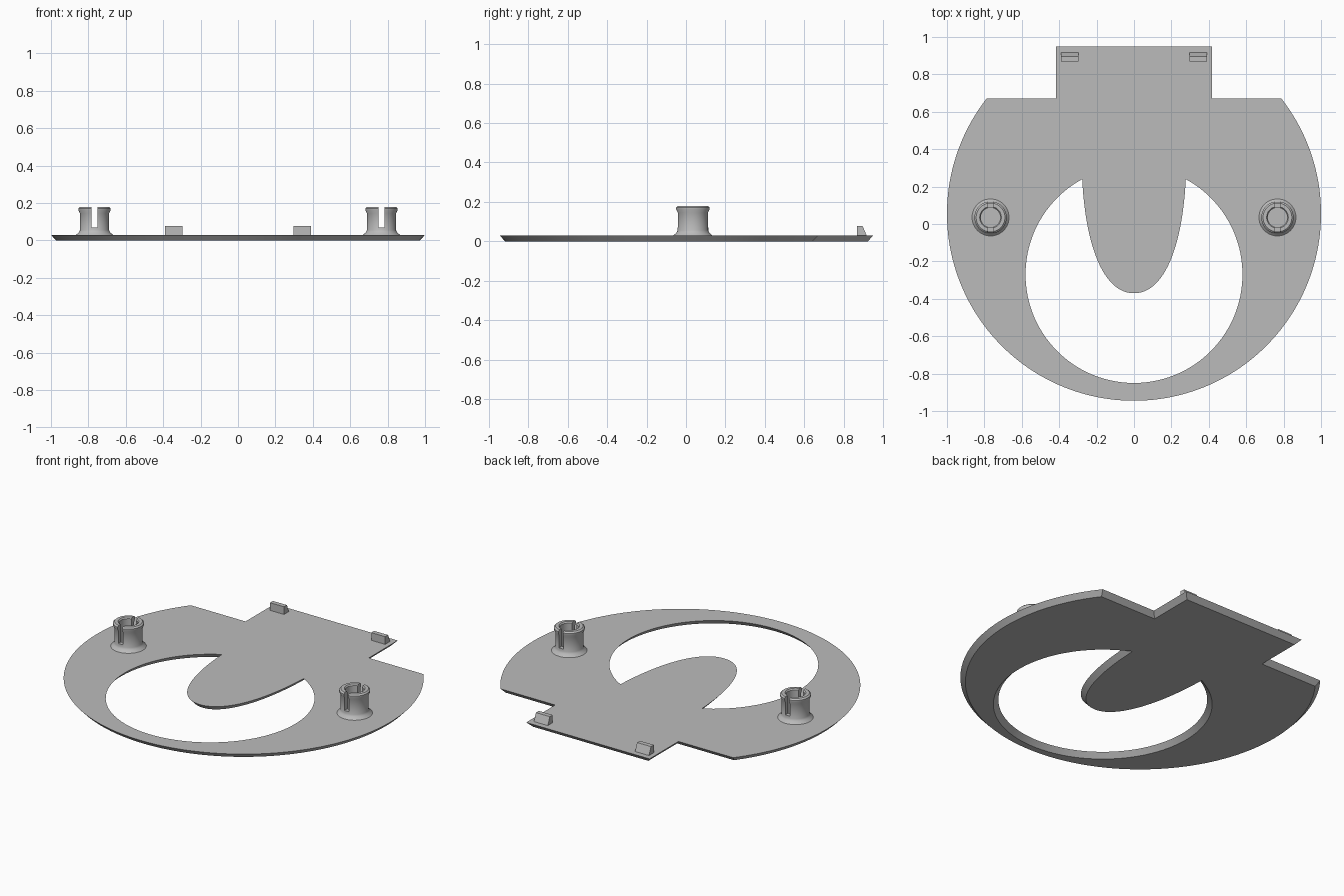
import bpy, bmesh, math
from mathutils import Vector
from mathutils.geometry import interpolate_bezier

if "Cube" in bpy.data.objects:
    bpy.data.objects.remove(bpy.data.objects["Cube"])

T = 0.03          # plate thickness
BEVEL = 0.028     # inward lean of every plate edge

grey = bpy.data.materials.new("plain grey")
grey.diffuse_color = (0.5, 0.5, 0.5, 1)
grey.use_nodes = True
grey.node_tree.nodes["Principled BSDF"].inputs["Base Color"].default_value = grey.diffuse_color


def finish(bm, name, smooth=True):
    bmesh.ops.recalc_face_normals(bm, faces=bm.faces)
    me = bpy.data.meshes.new(name)
    bm.to_mesh(me)
    bm.free()
    ob = bpy.data.objects.new(name, me)
    bpy.context.collection.objects.link(ob)
    me.materials.append(grey)
    bpy.ops.object.select_all(action='DESELECT')
    bpy.context.view_layer.objects.active = ob
    ob.select_set(True)
    if smooth:
        bpy.ops.object.shade_smooth_by_angle(angle=math.radians(30))
    return ob


def arc(cy, r, a0, a1, n):
    return [Vector((r * math.cos(a0 + (a1 - a0) * i / n),
                    cy + r * math.sin(a0 + (a1 - a0) * i / n))) for i in range(n + 1)]


def offset(loop, d):
    """Shift a closed loop to its left with mitred corners."""
    out = []
    for i, p in enumerate(loop):
        a = (p - loop[i - 1]).normalized()
        b = (loop[(i + 1) % len(loop)] - p).normalized()
        na, nb = Vector((-a.y, a.x)), Vector((-b.y, b.x))
        out.append(p + (na + nb) * d / (1 + na.dot(nb)))
    return out


# Outer outline, counter-clockwise: large disc cut flat at the back, plus a tab
cut = math.asin((0.67 - 0.055) / 1.0)
outer = arc(0.055, 1.0, math.pi - cut, 2 * math.pi + cut, 128)
outer += [Vector(p) for p in ((0.418, 0.67), (0.418, 0.95), (-0.418, 0.95), (-0.418, 0.67))]

# Opening, clockwise: round hole with a tongue reaching into it
corner = math.atan2(0.24 + 0.27, 0.277)
hole = arc(-0.27, 0.58, corner, corner - (math.pi + 2 * corner), 96)
left = interpolate_bezier(Vector((-0.277, 0.24, 0)), Vector((-0.26, -0.1, 0)),
                          Vector((-0.17, -0.37, 0)), Vector((0, -0.37, 0)), 25)
left = [Vector((p.x, p.y)) for p in left]
hole += left[1:] + [Vector((-p.x, p.y)) for p in reversed(left[1:-1])]

# Plate with undercut edges
bm = bmesh.new()
top_edges, bottom_edges = [], []
for loop in (outer, hole):
    top = [bm.verts.new((p.x, p.y, T)) for p in loop]
    low = [bm.verts.new((p.x, p.y, 0)) for p in offset(loop, BEVEL)]
    for i in range(len(loop)):
        j = (i + 1) % len(loop)
        bm.faces.new((top[i], low[i], low[j], top[j]))
        top_edges.append(bm.edges.get((top[i], top[j])))
        bottom_edges.append(bm.edges.get((low[i], low[j])))
for edges in (top_edges, bottom_edges):
    bmesh.ops.triangle_fill(bm, edges=edges, use_beauty=True)
finish(bm, "plate")

# Hollow posts with flared foot, lip and a slot from front to back
PROFILE = ((0.0, 0.031), (0.052, 0.031), (0.052, 0.172), (0.058, 0.18), (0.077, 0.18),
           (0.086, 0.172), (0.086, 0.162), (0.078, 0.145), (0.078, 0.055),
           (0.083, 0.044), (0.099, 0.03), (0.099, 0.02), (0.0, 0.02))
for side, x in (("left", -0.767), ("right", 0.767)):
    bm = bmesh.new()
    vs = [bm.verts.new((r, 0, z)) for r, z in PROFILE]
    es = [bm.edges.new(e) for e in zip(vs, vs[1:])]
    bmesh.ops.spin(bm, geom=vs + es, cent=(0, 0, 0), axis=(0, 0, 1),
                   angle=2 * math.pi, steps=48)
    bmesh.ops.remove_doubles(bm, verts=bm.verts, dist=1e-4)
    bmesh.ops.translate(bm, verts=bm.verts, vec=(x, 0.035, 0))
    post = finish(bm, side + "_post", smooth=False)

    bm = bmesh.new()
    bmesh.ops.create_cube(bm, size=1)
    bmesh.ops.scale(bm, verts=bm.verts, vec=(0.03, 0.3, 0.2))
    bmesh.ops.translate(bm, verts=bm.verts, vec=(x, 0.035, 0.17))
    slot = finish(bm, side + "_slot_cutter", smooth=False)
    slot.hide_render = True

    bpy.ops.object.select_all(action='DESELECT')
    bpy.context.view_layer.objects.active = post
    post.select_set(True)
    mod = post.modifiers.new("slot", 'BOOLEAN')
    mod.operation, mod.solver, mod.object = 'DIFFERENCE', 'EXACT', slot
    bpy.ops.object.modifier_apply(modifier="slot")
    bpy.data.objects.remove(slot)
    bpy.ops.object.shade_smooth_by_angle(angle=math.radians(30))

# Small wedge catches on the tab, sloping at the back
WEDGE = ((0.868, 0.025), (0.918, 0.025), (0.916, 0.03), (0.896, 0.077), (0.868, 0.077))
for side, x in (("left", -0.343), ("right", 0.343)):
    bm = bmesh.new()
    ends = [[bm.verts.new((x + dx, y, z)) for y, z in WEDGE] for dx in (-0.047, 0.047)]
    for end in ends:
        bm.faces.new(end)
    for i in range(len(WEDGE)):
        j = (i + 1) % len(WEDGE)
        bm.faces.new((ends[0][i], ends[0][j], ends[1][j], ends[1][i]))
    finish(bm, side + "_catch", smooth=False)
